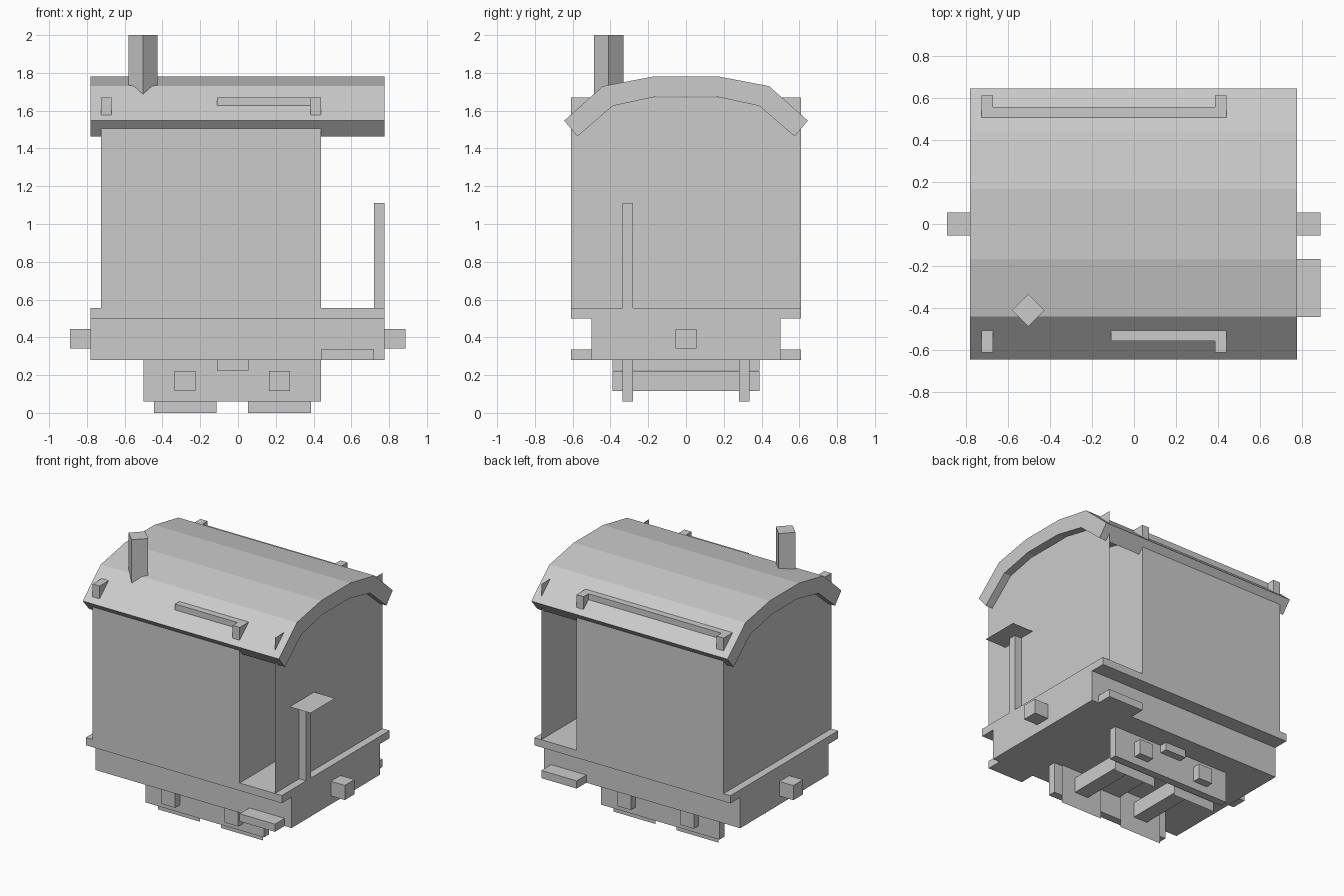
import bpy, math
from mathutils import Vector

if "Cube" in bpy.data.objects:
    bpy.data.objects.remove(bpy.data.objects["Cube"])


def mesh(name, verts, faces):
    me = bpy.data.meshes.new(name)
    me.from_pydata(verts, [], faces)
    ob = bpy.data.objects.new(name, me)
    bpy.context.collection.objects.link(ob)
    return ob


def extrude_x(name, profile, x0, x1):
    """Solid with a (y, z) outline, running from x0 to x1."""
    n = len(profile)
    verts = [(x, y, z) for x in (x1, x0) for y, z in profile]
    faces = [tuple(range(n)), tuple(reversed(range(n, 2 * n)))]
    faces += [(i, i + n, (i + 1) % n + n, (i + 1) % n) for i in range(n)]
    return mesh(name, verts, faces)


def box(name, x, y, z):
    return extrude_x(name, [(y[0], z[0]), (y[1], z[0]), (y[1], z[1]), (y[0], z[1])], *x)


def both_sides(name, x, y, z):
    box(name + "_front", x, (-y[1], -y[0]), z)
    box(name + "_back", x, y, z)


# Floor and chassis
box("floor", (-0.78, 0.775), (-0.61, 0.61), (0.5, 0.555))
box("chassis", (-0.78, 0.775), (-0.5, 0.5), (0.28, 0.5))
both_sides("step", (0.44, 0.72), (0.5, 0.61), (0.28, 0.335))
box("coupler_left", (-0.89, -0.78), (-0.055, 0.055), (0.34, 0.445))
box("coupler_right", (0.775, 0.886), (-0.055, 0.055), (0.34, 0.445))

# Cabin walls, the corners of the end walls poke through the roof
box("end_wall", (-0.725, -0.67), (-0.61, 0.61), (0.555, 1.67))
box("porch_wall", (0.385, 0.44), (-0.61, 0.61), (0.555, 1.67))
both_sides("side_wall", (-0.725, 0.44), (0.555, 0.61), (0.555, 1.53))
box("eaves_beam_front", (-0.11, 0.385), (-0.555, -0.48), (1.5, 1.67))
box("eaves_beam_back", (-0.67, 0.385), (0.48, 0.555), (1.5, 1.67))
mesh("porch_screen",
     [(0.72, -0.61, 0.555), (0.72, 0.61, 0.555), (0.72, 0.61, 1.67), (0.72, -0.61, 1.67)],
     [(0, 1, 2, 3)])

# Arched roof
outer = [(0.645, 1.547), (0.44, 1.73), (0.166, 1.782)]
inner = [(0.575, 1.464), (0.388, 1.625), (0.152, 1.676)]
outer += [(-y, z) for y, z in reversed(outer)]
inner += [(-y, z) for y, z in reversed(inner)]
n = len(outer)
verts = [(x, y, z) for x in (-0.78, 0.775) for y, z in outer + inner]
m = 2 * n
faces = [(0, n, m + n, m), (n - 1, m + n - 1, m + m - 1, m - 1)]
for i in range(n - 1):
    faces += [(i, i + 1, n + i + 1, n + i),
              (m + i, m + n + i, m + n + i + 1, m + i + 1),
              (i, m + i, m + i + 1, i + 1),
              (n + i, n + i + 1, m + n + i + 1, m + n + i)]
mesh("roof", verts, faces)

# Diamond-section chimney
bpy.ops.mesh.primitive_cylinder_add(vertices=4, radius=0.078, depth=0.36,
                                    location=(-0.503, -0.41, 1.82))
bpy.context.object.name = "chimney"

# Brake post with flat hand wheel
box("brake_post", (0.72, 0.775), (-0.335, -0.28), (0.555, 1.11))
mesh("brake_wheel",
     [(0.61, -0.443, 1.112), (0.886, -0.443, 1.112), (0.886, -0.166, 1.112), (0.61, -0.166, 1.112)],
     [(0, 1, 2, 3)])

# Bogie
both_sides("bogie_frame", (-0.5, 0.44), (0.28, 0.335), (0.06, 0.28))
box("bolster", (-0.11, 0.055), (-0.39, 0.39), (0.225, 0.28))
for label, cx in (("left", -0.28), ("right", 0.22)):
    box("axle_" + label, (cx - 0.055, cx + 0.055), (-0.39, 0.39), (0.115, 0.222))
    for side, y in (("front", -0.27), ("back", 0.27)):
        mesh(f"wheel_{label}_{side}",
             [(cx - 0.166, y, 0), (cx + 0.166, y, 0), (cx + 0.166, y, 0.28), (cx - 0.166, y, 0.28)],
             [(0, 1, 2, 3)])
